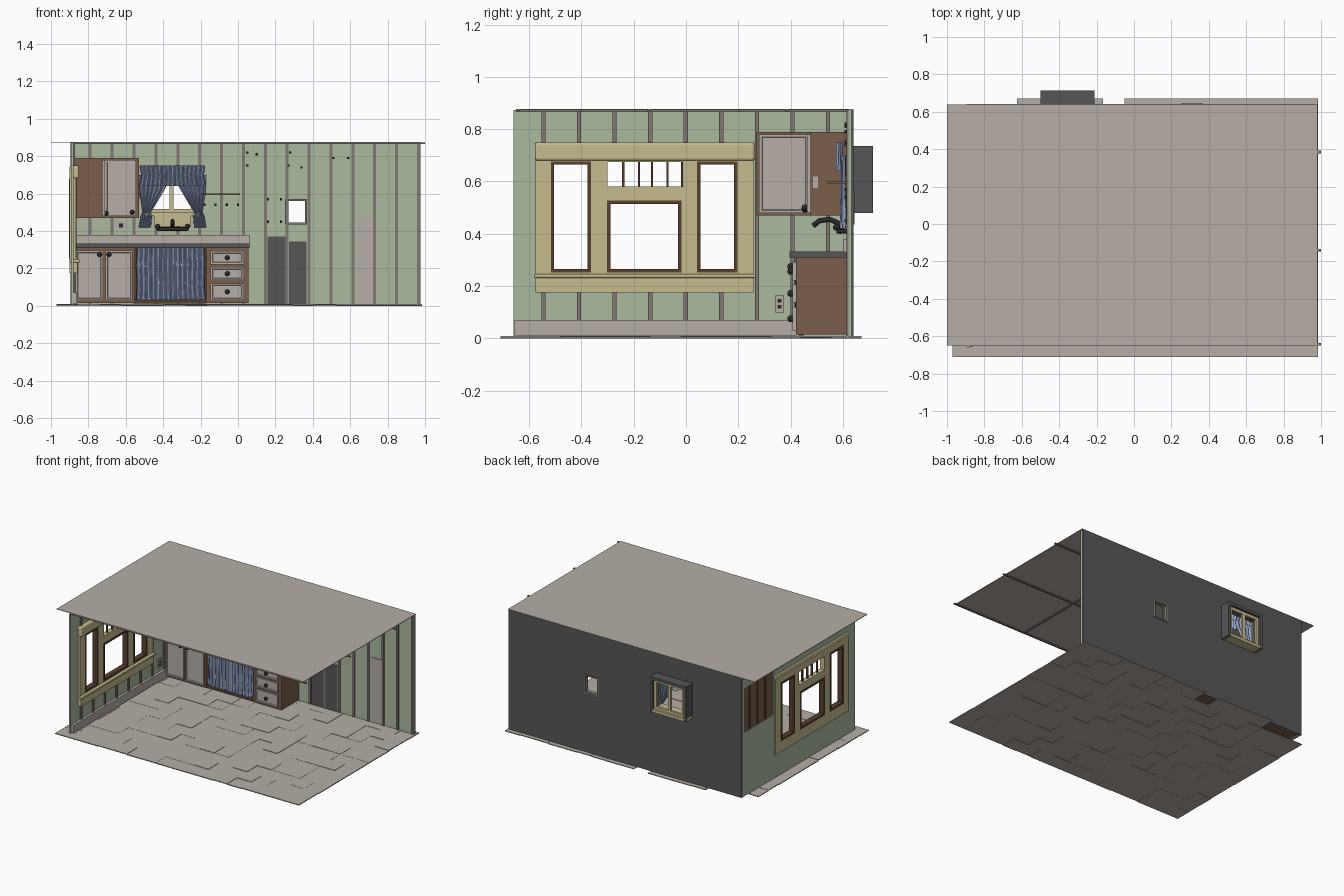
import bpy, bmesh, math, random
from mathutils import Matrix, Vector

random.seed(4)
if "Cube" in bpy.data.objects:
    bpy.data.objects.remove(bpy.data.objects["Cube"], do_unlink=True)


def material(name, r, g, b):
    lin = [((c / 255 + 0.055) / 1.055) ** 2.4 for c in (r, g, b)] + [1]
    m = bpy.data.materials.new(name)
    m.use_nodes = True
    m.diffuse_color = lin
    m.node_tree.nodes["Principled BSDF"].inputs["Base Color"].default_value = lin
    return m


GREEN = material("sage green", 172, 186, 160)
BEIGE = material("warm light grey", 182, 174, 167)
CREAM = material("cream trim", 198, 188, 143)
DARK = material("charcoal", 87, 86, 86)
WOOD = material("brown wood", 123, 95, 75)
SASH = material("dark brown sash", 86, 64, 46)
CLOTH = material("blue cloth", 150, 163, 200)
BLACK = material("black metal", 42, 42, 43)
BATTEN = material("batten grey", 128, 120, 114)


def finish(name, bm, mat):
    bmesh.ops.recalc_face_normals(bm, faces=bm.faces)
    me = bpy.data.meshes.new(name)
    bm.to_mesh(me)
    bm.free()
    me.materials.append(mat)
    ob = bpy.data.objects.new(name, me)
    bpy.context.scene.collection.objects.link(ob)
    return ob


def add_box(bm, x0, x1, y0, y1, z0, z1):
    m = Matrix.Translation(((x0 + x1) / 2, (y0 + y1) / 2, (z0 + z1) / 2))
    m = m @ Matrix.Diagonal((x1 - x0, y1 - y0, z1 - z0, 1))
    return bmesh.ops.create_cube(bm, size=1, matrix=m)["verts"]


def boxes(name, mat, *dims, bevel=0):
    bm = bmesh.new()
    for d in dims:
        add_box(bm, *d)
    ob = finish(name, bm, mat)
    if bevel:
        mod = ob.modifiers.new("soft edges", "BEVEL")
        mod.width, mod.segments = bevel, 3
    return ob


def wall(name, mat, axis, at, thick, us, vs, holes):
    """Upright sheet across axis, with rectangular openings (u0, u1, v0, v1)."""
    bm = bmesh.new()
    cu = sorted(set(us) | {h[i] for h in holes for i in (0, 1)})
    cv = sorted(set(vs) | {h[i] for h in holes for i in (2, 3)})
    put = (lambda u, v: (at, u, v)) if axis == "x" else (lambda u, v: (u, at, v))
    for a, b in zip(cu, cu[1:]):
        for c, d in zip(cv, cv[1:]):
            mu, mv = (a + b) / 2, (c + d) / 2
            if not any(h[0] < mu < h[1] and h[2] < mv < h[3] for h in holes):
                bm.faces.new([bm.verts.new(put(*p)) for p in ((a, c), (b, c), (b, d), (a, d))])
    bmesh.ops.remove_doubles(bm, verts=bm.verts, dist=1e-5)
    mod = finish(name, bm, mat).modifiers.new("thickness", "SOLIDIFY")
    mod.thickness, mod.offset = thick, 0


def door(name, dims, facing):
    """Panel with a recessed centre on the side it faces."""
    bm = bmesh.new()
    add_box(bm, *dims)
    d = Vector(facing)
    bm.normal_update()
    face = max(bm.faces, key=lambda f: f.normal.dot(d))
    bmesh.ops.inset_region(bm, faces=[face], thickness=0.014, depth=0)
    bmesh.ops.inset_region(bm, faces=[face], thickness=0.003, depth=-0.004)
    finish(name, bm, BEIGE)


def knob(name, loc):
    bm = bmesh.new()
    bmesh.ops.create_uvsphere(bm, u_segments=12, v_segments=8, radius=0.013, matrix=Matrix.Translation(loc))
    for f in bm.faces:
        f.smooth = True
    finish(name, bm, BLACK)


def tube(name, pts, r, mat):
    cu = bpy.data.curves.new(name, "CURVE")
    cu.dimensions = "3D"
    cu.bevel_depth, cu.bevel_resolution, cu.use_fill_caps = r, 2, True
    s = cu.splines.new("POLY")
    s.points.add(len(pts) - 1)
    for p, q in zip(s.points, pts):
        p.co = (*q, 1)
    cu.materials.append(mat)
    bpy.context.scene.collection.objects.link(bpy.data.objects.new(name, cu))


def curtain(name, y, folds, amp, rows):
    """Pleated sheet; rows are (z, x_start, x_end)."""
    bm = bmesh.new()
    n = folds * 8
    grid = [[bm.verts.new((a + (b - a) * i / n,
                           y + amp * math.sin(i / n * folds * math.tau + 0.5 * math.sin(9 * z))
                           + amp * 0.4 * math.sin(i * 0.31), z))
             for i in range(n + 1)] for z, a, b in rows]
    for r0, r1 in zip(grid, grid[1:]):
        for i in range(n):
            bm.faces.new((r0[i], r0[i + 1], r1[i + 1], r1[i])).smooth = True
    finish(name, bm, CLOTH)


# Floor tiles, slightly uneven, some missing under the cabinets
P = 0.115
bm = bmesh.new()
for i in range(17):
    for j in range(12):
        if j == 11 and i in (0, 1, 2, 7):
            continue
        z = random.choice((0, 0, 0.001, 0.003))
        add_box(bm, -0.97 + i * P, -0.97 + (i + 1) * P, -0.71 + j * P, -0.71 + (j + 1) * P, z, z + 0.006)
finish("floor_tiles", bm, BEIGE)

# Ceiling and the thin strips under it
boxes("ceiling", BEIGE, (-1, 0.98, -0.65, 0.64, 0.873, 0.877))
boxes("ceiling_strips", BATTEN,
      *[(-0.89, 1.0, y - 0.007, y + 0.007, 0.866, 0.873) for y in (-0.643, -0.14, 0.385)],
      *[(x - 0.007, x + 0.007, -0.65, 0.62, 0.866, 0.873) for x in (-0.3, 0.4)])

# Walls
back_holes = [(-0.48, -0.23, 0.50, 0.715), (0.262, 0.358, 0.445, 0.56)]
wall("back_wall_inside", GREEN, "y", 0.626, 0.01, (-0.89, 0.975), (0.008, 0.875), back_holes)
wall("back_wall_outside", DARK, "y", 0.636, 0.01, (-0.895, 0.975), (0.008, 0.875), back_holes)
wall("side_wall", GREEN, "x", -0.887, 0.014, (-0.66, 0.63), (0.008, 0.873),
     [(-0.53, 0.21, 0.22, 0.70), (0.28, 0.615, 0.47, 0.79)])
boxes("baseboard", BEIGE, (-0.88, -0.862, -0.655, 0.42, 0.012, 0.07))

# Wall battens
w = 0.008
strips = []
for k in range(9):
    y = -0.545 + 0.136 * k
    for z0, z1 in ([(0.07, 0.18), (0.74, 0.872)] if y < 0.26 else [(0.07, 0.872)]):
        strips.append((-0.88, -0.872, y - w, y + w, z0, z1))
for k in range(16):
    x = 0.965 - 0.117 * k
    for z0, z1 in ([(0.01, 0.45), (0.74, 0.872)] if -0.48 < x < -0.23 else [(0.01, 0.872)]):
        strips.append((x - w, x + w, 0.613, 0.622, z0, z1))
boxes("wall_battens", BATTEN, *strips)
boxes("cabinet_back_posts", SASH, *[(-0.893, -0.885, y - w, y + w, 0.47, 0.79) for y in (0.36, 0.45, 0.54)])

# Lower wall panels
boxes("dark_wall_panels", DARK, (0.158, 0.255, 0.616, 0.622, 0.01, 0.37), (0.272, 0.365, 0.616, 0.622, 0.01, 0.345))
boxes("light_wall_plank", BEIGE, (0.635, 0.725, 0.616, 0.622, 0.01, 0.48))

# Small window frame
boxes("small_window_frame", BATTEN, (0.252, 0.262, 0.612, 0.645, 0.435, 0.57), (0.358, 0.368, 0.612, 0.645, 0.435, 0.57),
      (0.252, 0.368, 0.612, 0.645, 0.435, 0.445), (0.252, 0.368, 0.612, 0.645, 0.56, 0.57))

# Large side window: cream frame, dark sash around each pane
panes = [(-0.515, -0.365, 0.255, 0.675), (0.045, 0.195, 0.255, 0.675),
         (-0.30, -0.02, 0.255, 0.525), (-0.30, -0.01, 0.58, 0.675)]
wall("side_window_frame", CREAM, "x", -0.884, 0.034, (-0.575, 0.26), (0.22, 0.72), panes)
boxes("side_window_head", CREAM, (-0.90, -0.85, -0.578, 0.263, 0.68, 0.75), bevel=0.01)
boxes("side_window_sill", CREAM, (-0.90, -0.845, -0.582, 0.266, 0.232, 0.247), bevel=0.004)
boxes("side_window_apron", CREAM, (-0.90, -0.858, -0.575, 0.26, 0.175, 0.232))
b = 0.011
for n, (y0, y1, z0, z1) in enumerate(panes[:3]):
    wall(f"side_sash_{n + 1}", SASH, "x", -0.884, 0.04, (y0 - 0.002, y1 + 0.002), (z0 - 0.002, z1 + 0.002),
         [(y0 + b, y1 - b, z0 + b, z1 - b)])
boxes("transom_muntins", SASH, *[(-0.89, -0.876, y - 0.004, y + 0.004, 0.58, 0.675)
                                 for y in (-0.24, -0.18, -0.13, -0.07, -0.015)])

# Sink window box, sash and sill
boxes("sink_window_box", DARK, (-0.50, -0.48, 0.63, 0.715, 0.48, 0.735), (-0.23, -0.21, 0.63, 0.715, 0.48, 0.735),
      (-0.50, -0.21, 0.63, 0.715, 0.715, 0.735))
boxes("sink_window_sill", CREAM, (-0.50, -0.21, 0.60, 0.715, 0.48, 0.50), (-0.45, -0.25, 0.60, 0.621, 0.425, 0.48))
wall("sink_window_sash", CREAM, "y", 0.69, 0.016, (-0.48, -0.23), (0.50, 0.715),
     [(-0.458, -0.366, 0.518, 0.695), (-0.344, -0.252, 0.518, 0.695)])

# Window curtains, mirrored about the window centre
tie = [(0.70, 0.18, 0.01), (0.66, 0.18, 0.02), (0.60, 0.175, 0.055), (0.54, 0.165, 0.09),
       (0.50, 0.16, 0.115), (0.48, 0.17, 0.11), (0.42, 0.18, 0.115)]
for side, s in (("left", 1), ("right", -1)):
    curtain(f"{side}_window_curtain", 0.60, 6, 0.008, [(z, -0.35 + s * a, -0.35 + s * c) for z, a, c in tie])
curtain("curtain_valance", 0.585, 15, 0.009,
        [(0.75, -0.525, -0.175), (0.715, -0.52, -0.18), (0.70, -0.515, -0.185), (0.64, -0.53, -0.17)])

# Upper corner cabinets
boxes("upper_corner_cabinet", WOOD, (-0.889, -0.725, 0.27, 0.62, 0.47, 0.79))
boxes("upper_back_cabinet", WOOD, (-0.725, -0.53, 0.475, 0.62, 0.47, 0.79))
door("upper_corner_door", (-0.725, -0.712, 0.28, 0.468, 0.48, 0.78), (1, 0, 0))
door("upper_back_door", (-0.71, -0.545, 0.463, 0.475, 0.48, 0.78), (0, -1, 0))
knob("upper_corner_knob", (-0.705, 0.455, 0.495))
knob("upper_back_knob", (-0.565, 0.455, 0.50))
boxes("cabinet_side_plate", BEIGE, (-0.53, -0.526, 0.485, 0.505, 0.575, 0.62))

# Base cabinets, worktop and splashback
boxes("base_cabinet_left", WOOD, (-0.88, -0.55, 0.42, 0.62, 0.015, 0.31))
boxes("base_cabinet_sink", SASH, (-0.55, -0.17, 0.45, 0.62, 0.015, 0.31))
boxes("base_cabinet_drawers", WOOD, (-0.17, 0.055, 0.42, 0.62, 0.015, 0.31))
boxes("worktop", DARK, (-0.88, 0.062, 0.395, 0.62, 0.31, 0.332))
boxes("splashback", BEIGE, (-0.875, 0.062, 0.600, 0.62, 0.332, 0.378))
boxes("sink_toe_board", SASH, (-0.55, -0.17, 0.43, 0.45, 0.012, 0.035))
for n, x in enumerate((-0.868, -0.708)):
    door(f"base_door_{n + 1}", (x, x + 0.145, 0.408, 0.42, 0.03, 0.295), (0, -1, 0))
for n, x in enumerate((-0.74, -0.69)):
    knob(f"base_door_knob_{n + 1}", (x, 0.40, 0.275))
for n, (z0, z1) in enumerate(((0.03, 0.12), (0.137, 0.207), (0.222, 0.292))):
    door(f"drawer_{n + 1}", (-0.147, 0.032, 0.408, 0.42, z0, z1), (0, -1, 0))
    knob(f"drawer_knob_{n + 1}", (-0.057, 0.40, (z0 + z1) / 2))
curtain("sink_curtain", 0.43, 14, 0.011,
        [(0.31, -0.54, -0.18), (0.22, -0.545, -0.175), (0.12, -0.54, -0.18), (0.03, -0.545, -0.172)])

# Wall tap
tube("tap_body", [(-0.43, 0.59, 0.41), (-0.27, 0.59, 0.41)], 0.011, BLACK)
tube("tap_spout", [(-0.35, 0.60, 0.41), (-0.35, 0.585, 0.44), (-0.35, 0.55, 0.455),
                   (-0.35, 0.51, 0.45), (-0.35, 0.485, 0.43)], 0.010, BLACK)
for n, x in enumerate((-0.43, -0.27)):
    knob(f"tap_handle_{n + 1}", (x, 0.575, 0.425))
    tube(f"tap_pipe_{n + 1}", [(x, 0.62, 0.41), (x, 0.575, 0.41)], 0.008, BLACK)

# Rail with hooks, wall hooks and outlets
boxes("rail_shelf", WOOD, (-0.20, 0.01, 0.54, 0.62, 0.592, 0.60))
tiny = [(-0.18, 0.54), (-0.12, 0.54), (-0.06, 0.54), (0, 0.54), (0.05, 0.82), (0.10, 0.81), (0.05, 0.75),
        (0.28, 0.82), (0.27, 0.75), (0.34, 0.74), (0.16, 0.57), (0.23, 0.57), (0.16, 0.45), (0.23, 0.45),
        (0.51, 0.79), (0.59, 0.79)]
boxes("wall_hooks", BLACK, *[(x - 0.006, x + 0.006, 0.605, 0.622, z - 0.006, z + 0.006) for x, z in tiny])
boxes("outlet_plates", BEIGE, (-0.88, -0.874, 0.34, 0.375, 0.10, 0.165), (-0.65, -0.60, 0.615, 0.622, 0.41, 0.45))
boxes("outlet_sockets", BLACK, (-0.874, -0.872, 0.35, 0.365, 0.115, 0.128), (-0.874, -0.872, 0.35, 0.365, 0.138, 0.15),
      (-0.635, -0.615, 0.613, 0.615, 0.42, 0.44))
